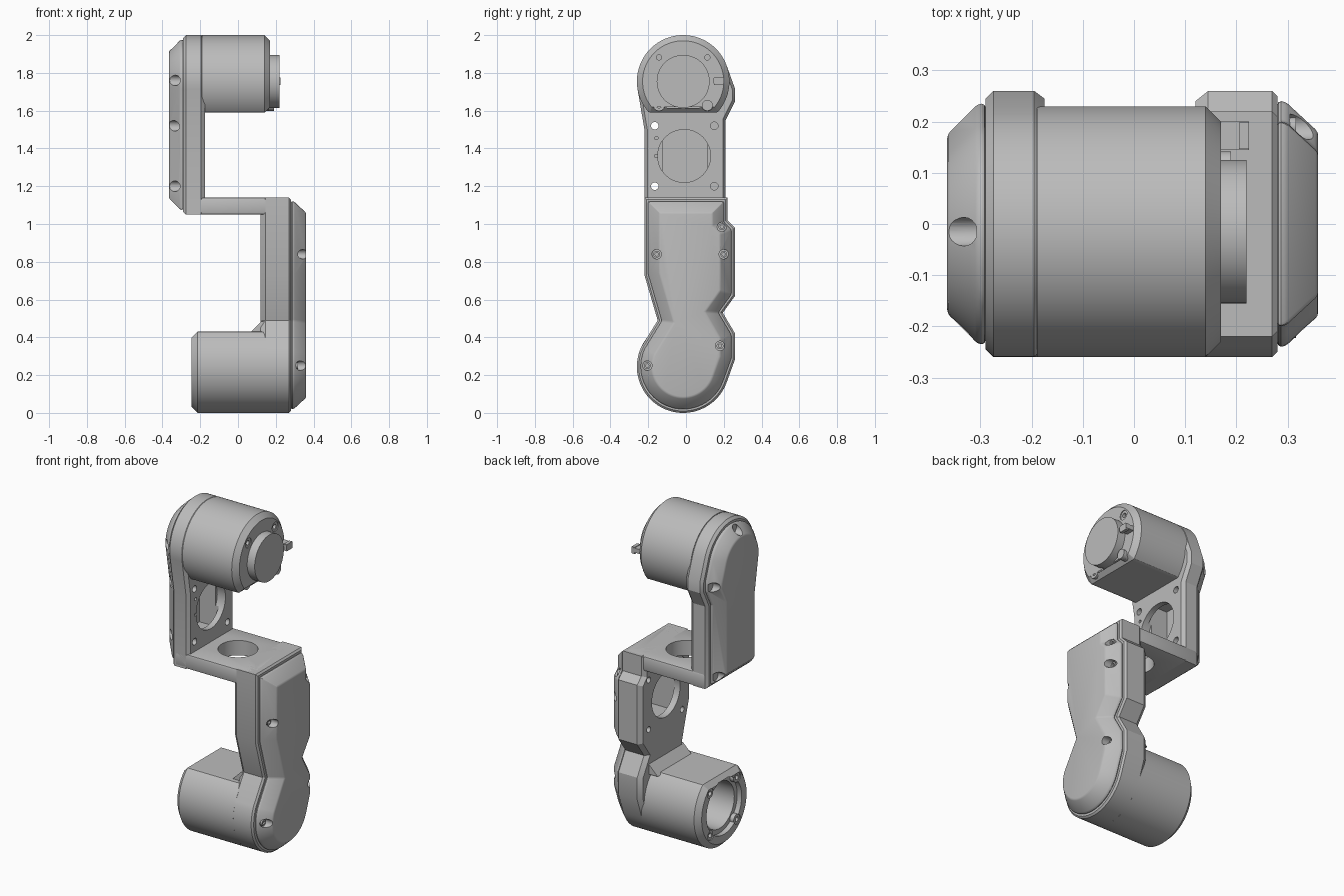
import bpy, bmesh
from math import sin, cos, radians
from mathutils import Vector

cube = bpy.data.objects.get("Cube")
if cube:
    bpy.data.objects.remove(cube, do_unlink=True)

grey = bpy.data.materials.new("plain grey")
grey.use_nodes = True
grey.diffuse_color = (0.5, 0.5, 0.5, 1)
grey.node_tree.nodes["Principled BSDF"].inputs["Base Color"].default_value = (0.5, 0.5, 0.5, 1)


def finish(name, bm):
    bmesh.ops.recalc_face_normals(bm, faces=bm.faces)
    mesh = bpy.data.meshes.new(name)
    bm.to_mesh(mesh)
    bm.free()
    mesh.materials.append(grey)
    obj = bpy.data.objects.new(name, mesh)
    bpy.context.collection.objects.link(obj)
    return obj


def apply(obj, mod):
    bpy.context.view_layer.objects.active = obj
    bpy.ops.object.modifier_apply(modifier=mod.name)


def offset(points, d):
    """Inset a counter-clockwise outline by d with mitred corners."""
    out = []
    for i, p in enumerate(points):
        a = (p - points[i - 1]).normalized()
        b = (points[(i + 1) % len(points)] - p).normalized()
        na, nb = Vector((-a.y, a.x)), Vector((-b.y, b.x))
        out.append(p + (na + nb) * d / (1 + na.dot(nb)))
    return out


def loft(name, outline, layers):
    """Stack a y-z outline along x; each layer is (x, inset)."""
    bm = bmesh.new()
    rings = [[bm.verts.new((x, p.x, p.y)) for p in offset(outline, d)] for x, d in layers]
    n = len(outline)
    for r, s in zip(rings, rings[1:]):
        for i in range(n):
            j = (i + 1) % n
            bm.faces.new((r[i], r[j], s[j], s[i]))
    bm.faces.new(rings[0])
    bm.faces.new(rings[-1])
    return finish(name, bm)


def box(name, x, y, z):
    outline = [Vector(p) for p in ((y[0], z[0]), (y[1], z[0]), (y[1], z[1]), (y[0], z[1]))]
    return loft(name, outline, [(x[0], 0), (x[1], 0)])


def arc(cy, cz, r, a, b, n):
    angles = [radians(a + (b - a) * i / n) for i in range(n + 1)]
    return [Vector((cy + r * cos(t), cz + r * sin(t))) for t in angles]


def disc(cy, cz, r, low=-9, high=9, n=72):
    """Circle outline, flattened below low or above high."""
    return [Vector((p.x, min(max(p.y, low), high))) for p in arc(cy, cz, r, 0, 360, n)[:-1]]


def bevel(obj, width, segments=2):
    mod = obj.modifiers.new("bevel", "BEVEL")
    mod.width, mod.segments = width, segments
    mod.limit_method, mod.angle_limit = "ANGLE", radians(25)
    apply(obj, mod)


def cut(cutter, *targets):
    cutter.hide_render = True
    for obj in targets:
        mod = obj.modifiers.new("cut", "BOOLEAN")
        mod.operation, mod.solver, mod.object = "DIFFERENCE", "EXACT", cutter
        apply(obj, mod)
    bpy.data.objects.remove(cutter, do_unlink=True)


def drill(y, z, r, x0, x1, *targets):
    cut(loft("cutter", disc(y, z, r, n=48 if r > 0.1 else 20), [(x0, 0), (x1, 0)]), *targets)


def points(*pairs):
    return [Vector(p) for p in pairs]


CY, R = -0.015, 0.245
UZ, LZ = 1.755, 0.245

# Outlines of the two arms
upper = (points((-0.22, 1.05), (0.21, 1.05), (0.21, 1.55), (0.26, 1.65), (0.26, 1.715))
         + arc(CY, UZ, R, 20, 190, 32) + points((-0.22, 1.5)))
lower = (points((0.26, 0.285), (0.26, 0.42), (0.195, 0.53), (0.26, 0.62), (0.26, 0.98),
                (0.22, 1.02), (0.22, 1.14), (-0.22, 1.14), (-0.22, 0.73), (-0.15, 0.49))
         + arc(CY, LZ, R, 155, 340, 34))

# Arm housings and tapered covers
upper_housing = loft("upper_housing", upper, [(-0.29, 0.015), (-0.275, 0), (-0.195, 0), (-0.175, 0.015)])
upper_cover = loft("upper_cover", upper, [(-0.29, 0.025), (-0.305, 0.025), (-0.365, 0.085)])
lower_housing = loft("lower_housing", lower, [(0.12, 0.02), (0.145, 0), (0.27, 0), (0.28, 0.01)])
lower_cover = loft("lower_cover", lower, [(0.28, 0.02), (0.295, 0.02), (0.36, 0.08)])
for cover in (upper_cover, lower_cover):
    bevel(cover, 0.01)

# Joining shelf with its round opening and screw holes
shelf = box("shelf", (-0.275, 0.265), (-0.22, 0.213), (1.05, 1.14))
bevel(shelf, 0.012)
for x, y, r in [(0, 0, 0.11)] + [(sx * 0.195, sy * 0.09, 0.013) for sx in (-1, 1) for sy in (-1, 1)]:
    bm = bmesh.new()
    bmesh.ops.create_cone(bm, cap_ends=True, segments=48, radius1=r, radius2=r, depth=0.2 if r > 0.1 else 0.06)
    bmesh.ops.translate(bm, verts=bm.verts, vec=(x, y, 1.14))
    cut(finish("cutter", bm), shelf)

# Neck wedge above the lower barrel
bm = bmesh.new()
profile = ((0.06, 0.42), (0.27, 0.42), (0.27, 0.485), (0.125, 0.485))
face = bm.faces.new([bm.verts.new((x, -0.15, z)) for x, z in profile])
side = bmesh.ops.extrude_face_region(bm, geom=[face])
bmesh.ops.translate(bm, vec=(0, 0.335, 0), verts=[v for v in side["geom"] if isinstance(v, bmesh.types.BMVert)])
neck = finish("neck_wedge", bm)


def barrel(name, cz, low, high, root, end):
    """Motor barrel with flattened side, stepped bore and four screw bosses."""
    d = 1 if end > root else -1
    body = loft(name, disc(CY, cz, R, low, high, 96), [(root, 0), (end - d * 0.03, 0), (end, 0.03)])
    lo, hi = low + 0.025, high - 0.025
    cut(loft("cutter", disc(CY, cz, 0.168, lo, hi), [(end + d * 0.05, 0), (end - d * 0.03, 0)]), body)
    cut(loft("cutter", disc(CY, cz, 0.14, lo, hi), [(end + d * 0.05, 0), (root + d * 0.05, 0)]), body)
    for i, (sy, sz) in enumerate([(-1, -1), (-1, 1), (1, -1), (1, 1)]):
        y, z = CY + sy * 0.128, cz + sz * 0.127
        boss = loft(name + "_boss_" + str(i + 1), disc(y, z, 0.03, n=24),
                    [(end - d * 0.06, 0), (end - d * 0.005, 0)])
        drill(y, z, 0.014, end - d * 0.04, end + d * 0.02, boss)
        drill(y, z, 0.029, end - d * 0.05, end + d * 0.02, body)
    return body


upper_barrel = barrel("upper_barrel", UZ, 1.59, 9, -0.19, 0.17)
lower_barrel = barrel("lower_barrel", LZ, -9, 0.43, 0.15, -0.245)
cut(box("cutter", (-0.18, 0.1), (-0.12, 0.09), (0.2, 0.38)), neck)

# Locating peg on the upper barrel
peg = box("locating_peg", (0.11, 0.225), (0.145, 0.2), (1.745, 1.772))
peg_tip = box("locating_peg_tip", (0.205, 0.225), (0.147, 0.198), (1.735, 1.776))

# Hollow behind each arm wall and the round openings into it
cut(box("cutter", (-0.34, -0.21), (-0.125, 0.115), (1.17, 1.56)), upper_housing, upper_cover)
drill(-0.01, 1.36, 0.14, -0.23, -0.1, upper_housing)
cut(box("cutter", (0.16, 0.335), (-0.12, 0.16), (0.68, 1.02)), lower_housing, lower_cover)
drill(0.02, 0.84, 0.135, 0.05, 0.18, lower_housing)

# Screw holes in the arm walls
for z in (1.2, 1.52):
    drill(0.15, z, 0.02, -0.21, -0.1, upper_housing)
    drill(-0.165, z, 0.02, -0.4, -0.1, upper_housing, upper_cover)
for z in (1.36, 1.455):
    drill(-0.157, z, 0.009, -0.2, -0.1, upper_housing)
for y in (-0.135, 0.185):
    for z in (0.69, 0.99):
        drill(y, z, 0.018, 0.05, 0.155, lower_housing)

# Screw pockets around the covers
for y, z in ((CY, 1.945), (-0.205, 1.76), (-0.165, 1.52), (-0.165, 1.2), (0.21, 1.68), (0.16, 1.12)):
    drill(y, z, 0.028, -0.4, -0.308, upper_cover)
for i, (y, z) in enumerate(((-0.155, 0.84), (0.2, 0.84), (0.19, 0.985), (0.18, 0.355), (-0.205, 0.25))):
    drill(y, z, 0.025, 0.305, 0.4, lower_cover)
    head = loft("cover_screw_" + str(i + 1), disc(y, z, 0.018, n=20), [(0.3, 0), (0.317, 0)])
    drill(y, z, 0.009, 0.308, 0.33, head)

# Smooth curved walls, keep edges crisp
bpy.ops.object.select_all(action="DESELECT")
for obj in bpy.context.collection.objects:
    if obj.type == "MESH" and grey.name in obj.data.materials:
        obj.select_set(True)
        bpy.context.view_layer.objects.active = obj
bpy.ops.object.shade_smooth_by_angle(angle=radians(25))
